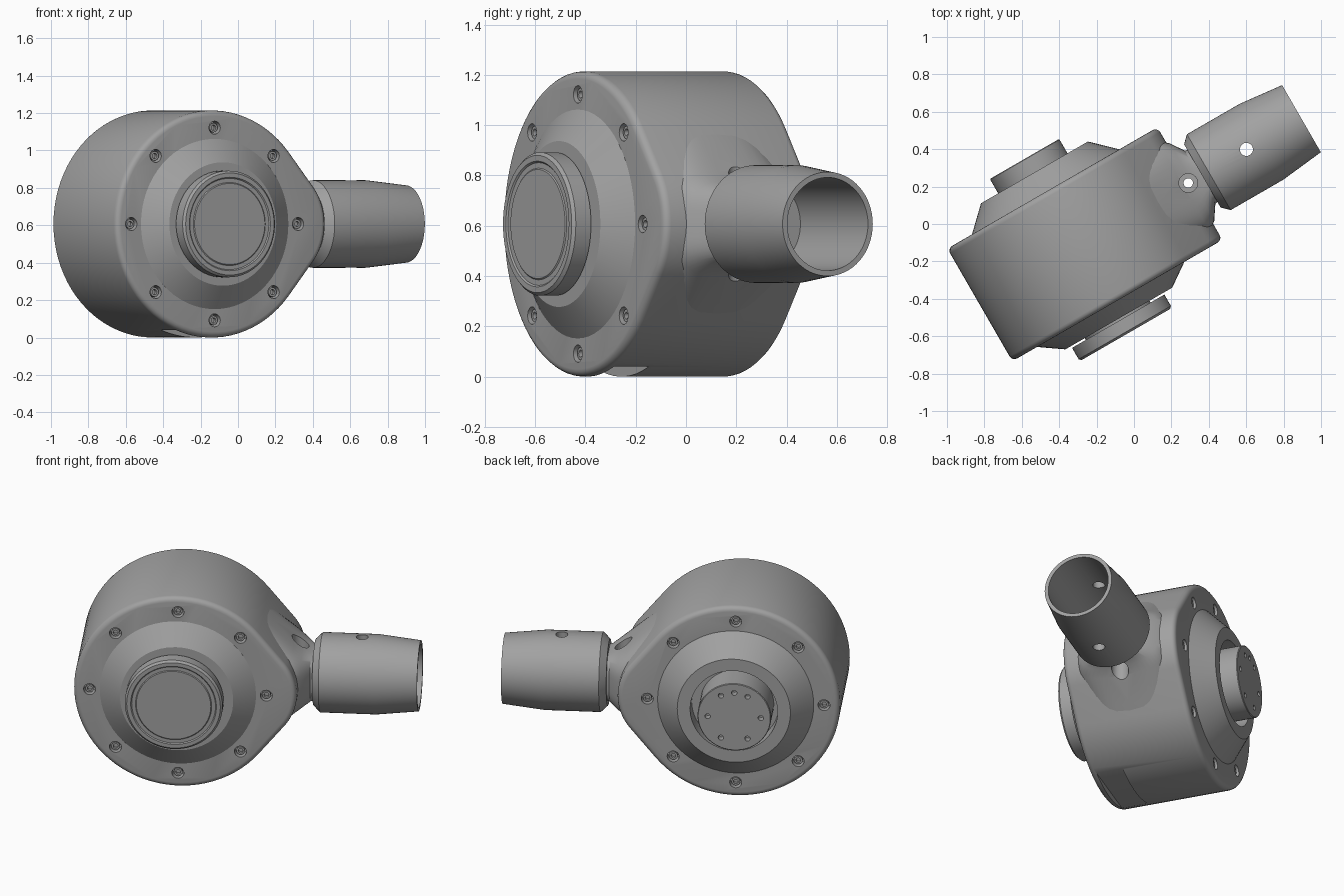
import bpy, bmesh
from math import sin, cos, pi, radians, acos, copysign
from mathutils import Matrix, Vector

cube = bpy.data.objects.get("Cube")
if cube:
    bpy.data.objects.remove(cube, do_unlink=True)

TURN = Matrix.Rotation(radians(30), 4, 'Z')   # whole unit is turned about z
CX, CY, CZ, R = -0.323, 0.04, 0.607, 0.607    # drum centre and radius
HUB_X = -0.333
FRONT, BACK = -0.31, 0.385                    # drum end faces

steel = bpy.data.materials.new("grey_steel")
steel.use_nodes = True
steel.diffuse_color = (0.36, 0.36, 0.36, 1)
steel.node_tree.nodes["Principled BSDF"].inputs["Base Color"].default_value = (0.36, 0.36, 0.36, 1)


def make(name, bm):
    bmesh.ops.recalc_face_normals(bm, faces=bm.faces)
    bm.transform(TURN)
    mesh = bpy.data.meshes.new(name)
    bm.to_mesh(mesh)
    bm.free()
    mesh.materials.append(steel)
    obj = bpy.data.objects.new(name, mesh)
    bpy.context.collection.objects.link(obj)
    return obj


def loft(bm, rings):
    """Skin a list of point rings and cap both ends."""
    loops = [[bm.verts.new(p) for p in ring] for ring in rings]
    n = len(loops[0])
    for a, b in zip(loops, loops[1:]):
        for i in range(n):
            bm.faces.new((a[i], a[(i + 1) % n], b[(i + 1) % n], b[i]))
    bm.faces.new(loops[0][::-1])
    bm.faces.new(loops[-1])


def lathe(bm, axis, centre, profile, n=64):
    """Turn (radius, position) pairs about an axis through centre."""
    rings = []
    for r, pos in profile:
        ring = []
        for i in range(n):
            p = Vector(centre)
            c, s = r * cos(2 * pi * i / n), r * sin(2 * pi * i / n)
            p += Vector({'X': (0, c, s), 'Y': (c, 0, s), 'Z': (c, s, 0)}[axis])
            p['XYZ'.index(axis)] = pos
            ring.append(p)
        rings.append(ring)
    loft(bm, rings)


def turned(name, axis, centre, profile, n=64):
    bm = bmesh.new()
    lathe(bm, axis, centre, profile, n)
    return make(name, bm)


def cut(obj, cutter):
    mod = obj.modifiers.new("cut", 'BOOLEAN')
    mod.object, mod.solver, mod.operation = cutter, 'EXACT', 'DIFFERENCE'
    bpy.context.view_layer.objects.active = obj
    bpy.ops.object.modifier_apply(modifier=mod.name)


def bolt_spots():
    for k in range(8):
        a = k * pi / 4
        yield CX + 0.515 * cos(a), CZ + 0.515 * sin(a)


# Drum: teardrop outline swept along y, with rounded rims
tip_r = 0.32
tip_c = 0.69 - tip_r
touch = acos((R - tip_r) / tip_c)


def outline(inset):
    pts = []
    for i in range(25):
        a = touch * (2 * i / 24 - 1)
        pts.append((CX + tip_c + (tip_r - inset) * cos(a), CZ + (tip_r - inset) * sin(a)))
    for i in range(65):
        a = touch + (2 * pi - 2 * touch) * i / 64
        pts.append((CX + (R - inset) * cos(a), CZ + (R - inset) * sin(a)))
    return pts


rim = 0.03
steps = [i * pi / 8 for i in range(5)]
stations = [(FRONT + rim * (1 - sin(a)), rim * (1 - cos(a))) for a in reversed(steps)]
stations += [(BACK - rim * (1 - sin(a)), rim * (1 - cos(a))) for a in steps]
bm = bmesh.new()
loft(bm, [[Vector((x, y, z)) for x, z in outline(inset)] for y, inset in stations])
drum = make("drum_housing", bm)

# Neck: rounded rectangular sections narrowing to the socket
sections = [(0.05, 0.28, 0.46), (0.2, 0.28, 0.33), (0.33, 0.28, 0.21),
            (0.38, 0.24, 0.175), (0.43, 0.165, 0.15), (0.5, 0.14, 0.14)]
rings = []
for x, hy, hz in sections:
    ring = []
    for i in range(48):
        c, s = cos(2 * pi * i / 48), sin(2 * pi * i / 48)
        ring.append(Vector((x, CY + hy * copysign(abs(c) ** 0.6, c),
                            CZ + hz * copysign(abs(s) ** 0.6, s))))
    rings.append(ring)
bm = bmesh.new()
loft(bm, rings)
neck = make("neck", bm)

# Tube socket: chamfered root, tapered mouth, hollow bore
socket = turned("tube_socket", 'X', (0, CY, CZ), [
    (0.195, 0.445), (0.234, 0.485), (0.234, 0.81), (0.207, 1.057),
    (0.185, 1.057), (0.185, 0.52)])

# Front cover and output disc with a shallow recess
turned("front_cover", 'Y', (CX, 0, CZ), [
    (0.455, FRONT + 0.02), (0.455, FRONT), (0.33, -0.397), (0.2, -0.397)])
turned("front_disc_stem", 'Y', (HUB_X, 0, CZ), [(0.2, -0.35), (0.2, -0.45)])
turned("front_disc", 'Y', (HUB_X, 0, CZ), [
    (0.285, -0.408), (0.285, -0.478), (0.273, -0.49), (0.25, -0.49),
    (0.244, -0.484), (0.222, -0.484), (0.217, -0.488)])

# Back cover with an open ring around the shaft
turned("back_cover", 'Y', (CX, 0, CZ), [
    (0.455, BACK - 0.02), (0.455, BACK), (0.33, 0.505), (0.255, 0.505), (0.255, 0.4)])
shaft = turned("back_shaft", 'Y', (HUB_X, 0, CZ), [
    (0.214, 0.39), (0.214, 0.59), (0.21, 0.594)])

# Cutter: bolt counterbores in both drum faces and a slot below
bm = bmesh.new()
for x, z in bolt_spots():
    lathe(bm, 'Y', (x, 0, z), [(0.035, FRONT - 0.05), (0.035, FRONT + 0.05)], 24)
    lathe(bm, 'Y', (x, 0, z), [(0.035, BACK - 0.05), (0.035, BACK + 0.05)], 24)
slot = bmesh.ops.create_cube(bm, size=1)["verts"]
bmesh.ops.scale(bm, vec=(0.6, 0.16, 0.14), verts=slot)
bmesh.ops.translate(bm, vec=(CX, -0.19, -0.03), verts=slot)
drum_cutter = make("drum_cutter", bm)

# Cutter: stepped pin hole through the neck
neck_cutter = turned("neck_cutter", 'Z', (0.361, 0.045, 0), [
    (0.05, 0.2), (0.05, CZ - 0.11), (0.025, CZ - 0.11),
    (0.025, CZ + 0.11), (0.05, CZ + 0.11), (0.05, 1.1)], 32)

# Cutter: cross hole through the socket
socket_cutter = turned("socket_cutter", 'Z', (0.72, 0.045, 0), [(0.035, 0.2), (0.035, 1)], 32)

# Cutter: ring of threaded holes in the shaft, plus one index hole at the top
bm = bmesh.new()
for deg in (0, 60, 90, 120, 180, 240, 300):
    a = radians(deg)
    lathe(bm, 'Y', (HUB_X + 0.155 * cos(a), 0, CZ + 0.155 * sin(a)),
          [(0.016, 0.55), (0.016, 0.65)], 16)
shaft_cutter = make("shaft_cutter", bm)

cut(drum, drum_cutter)
cut(drum, neck_cutter)
cut(neck, neck_cutter)
cut(socket, socket_cutter)
cut(shaft, shaft_cutter)
for cutter in (drum_cutter, neck_cutter, socket_cutter, shaft_cutter):
    bpy.data.objects.remove(cutter, do_unlink=True)

# Socket screws sunk in the counterbores
for label, inner, outer in (("front", FRONT + 0.05, FRONT + 0.012),
                            ("back", BACK - 0.05, BACK - 0.012)):
    bm = bmesh.new()
    floor = (inner + outer) / 2
    for x, z in bolt_spots():
        lathe(bm, 'Y', (x, 0, z), [(0.025, inner), (0.025, outer), (0.014, outer), (0.014, floor)], 16)
    make(label + "_screws", bm)

# Smooth shading with crisp edges
bpy.ops.object.select_all(action='DESELECT')
for obj in bpy.context.collection.objects:
    if obj.type == 'MESH' and steel.name in obj.data.materials:
        obj.select_set(True)
        bpy.context.view_layer.objects.active = obj
bpy.ops.object.shade_smooth_by_angle(angle=radians(30))
